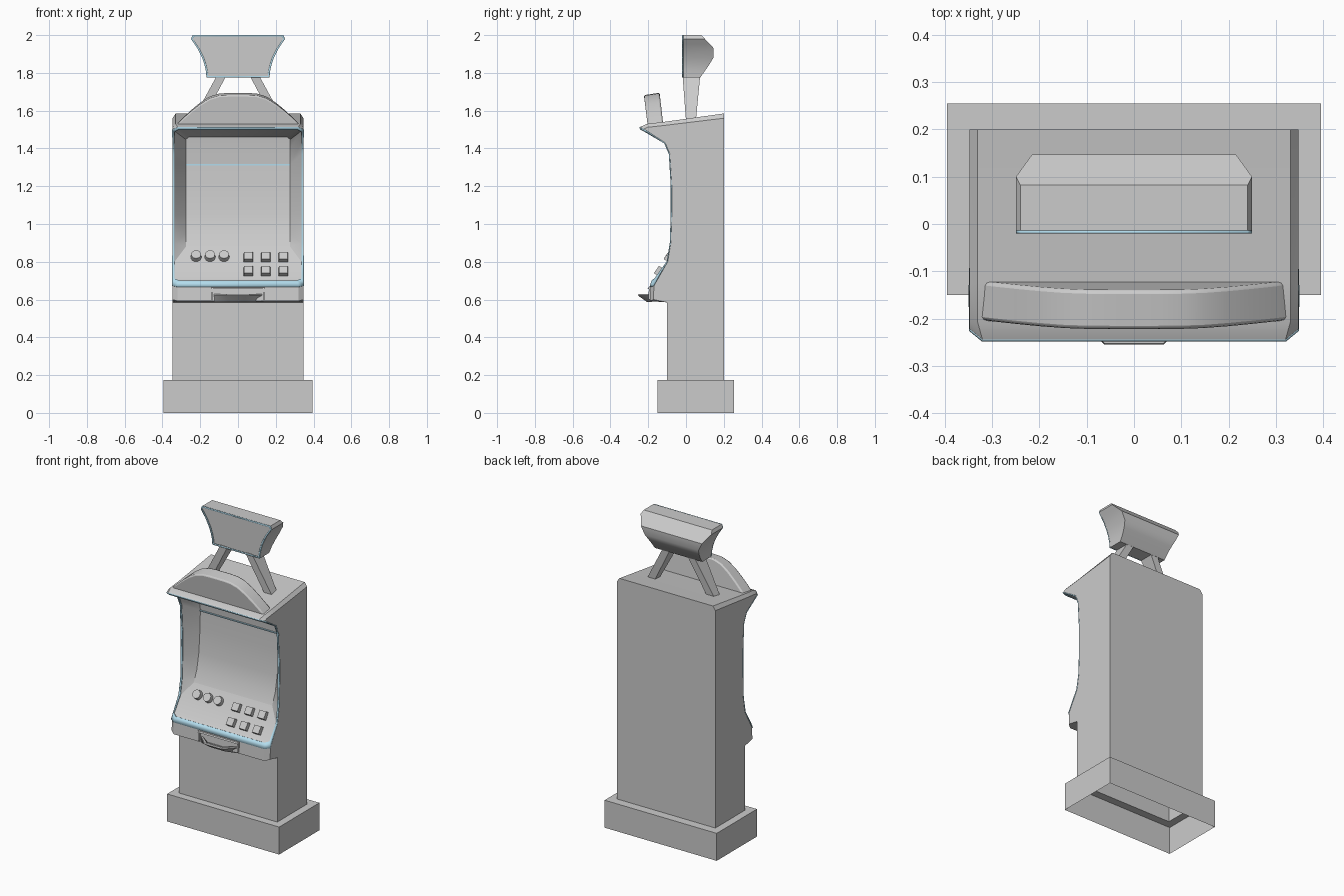
import bpy, bmesh, math
from mathutils import Vector, Matrix

if "Cube" in bpy.data.objects:
    bpy.data.objects.remove(bpy.data.objects["Cube"])

blue = bpy.data.materials.new("light_blue_trim")
blue.diffuse_color = (0.45, 0.72, 0.85, 1)
blue.use_nodes = True
blue.node_tree.nodes["Principled BSDF"].inputs["Base Color"].default_value = blue.diffuse_color


def finish(name, bm, mat=None, face_front=False, angle=30):
    bmesh.ops.remove_doubles(bm, verts=bm.verts, dist=0.0004)
    bmesh.ops.recalc_face_normals(bm, faces=bm.faces)
    if face_front and sum(f.normal.y * f.calc_area() for f in bm.faces) > 0:
        bmesh.ops.reverse_faces(bm, faces=bm.faces)
    me = bpy.data.meshes.new(name)
    bm.to_mesh(me)
    bm.free()
    ob = bpy.data.objects.new(name, me)
    bpy.context.collection.objects.link(ob)
    if mat:
        me.materials.append(mat)
    bpy.ops.object.select_all(action='DESELECT')
    ob.select_set(True)
    bpy.context.view_layer.objects.active = ob
    bpy.ops.object.shade_smooth_by_angle(angle=math.radians(angle))
    return ob


def face(bm, pts):
    """Add one face, skipping repeated points."""
    out = []
    for p in pts:
        p = Vector(p)
        if all((p - q).length > 0.0004 for q in out):
            out.append(p)
    if len(out) > 2:
        bm.faces.new([bm.verts.new(p) for p in out])


def mir(p):
    return (-p[0], p[1], p[2])


def both(bm, pts):
    face(bm, pts)
    face(bm, [mir(p) for p in pts])


def loft(name, loops, caps=(True, True), **kw):
    bm = bmesh.new()
    for a, b in zip(loops, loops[1:]):
        n = len(a)
        for i in range(n):
            j = (i + 1) % n
            face(bm, [a[i], a[j], b[j], b[i]])
    if caps[0]:
        face(bm, loops[0])
    if caps[1]:
        face(bm, loops[-1])
    return finish(name, bm, **kw)


def rect(x0, x1, y0, y1, z):
    return [(x0, y0, z), (x1, y0, z), (x1, y1, z), (x0, y1, z)]


W = 0.347
# Plinth, open underneath
loft("plinth", [rect(-.395, .395, -.15, .255, 0), rect(-.395, .395, -.15, .255, .175),
                rect(-W, W, -.1, .2, .175)], caps=(False, False))

# Cabinet shell: side outline (y, z), with the matching inner corner of the chamfer (x, y, z)
rim = [(-.11, 1.43), (-.085, 1.37), (-.075, 1.2), (-.075, 1.05), (-.08, .9), (-.097, .8)]
same = lambda y, z: ((W, y, z), (W, y, z))
upper = [same(.2, .175),
         ((W, .2, 1.56), (.33, .2, 1.585)),
         ((W, -.13, 1.52), (.33, -.12, 1.54)),
         ((W, -.205, 1.512), (.33, -.208, 1.53)),
         ((W, -.222, 1.503), (.32, -.244, 1.513))]
lower = [((W, -.17, .672), (.32, -.188, .666)),
         ((W, -.172, .6), (.32, -.192, .592)),
         same(-.1, .585), same(-.1, .175)]
bm = bmesh.new()
for rows in (upper, lower):
    for (o0, s0), (o1, s1) in zip(rows, rows[1:]):
        both(bm, [o0, o1, s1, s0])
        face(bm, [s0, s1, mir(s1), mir(s0)])
both(bm, [r[0] for r in upper] + [(W, y, z) for y, z in rim] + [r[0] for r in lower])
finish("cabinet_shell", bm)

# Coloured trim round the front opening
outer = [upper[-1][1], upper[-1][0]] + [(W, y, z) for y, z in rim] + [lower[0][0], lower[0][1]]
inner = [(.312, -.236, 1.503), (.335, -.215, 1.492)] + [(.336, y, z) for y, z in rim] \
    + [(.335, -.162, .71), (.312, -.176, .7)]
bm = bmesh.new()
for i in range(len(outer) - 1):
    both(bm, [outer[i], outer[i + 1], inner[i + 1], inner[i]])
for k in (0, -1):
    face(bm, [outer[k], mir(outer[k]), mir(inner[k]), inner[k]])
trim = finish("opening_trim", bm, blue, face_front=True)
m = trim.modifiers.new("thickness", 'SOLIDIFY')
m.thickness, m.offset = 0.006, 1

# Recess walls and hood ceiling
back = [(.262, 0, 1.46), (.276, .002, 1.447)] + [(.276, y, z) for y, z in (
    (.008, 1.4), (.015, 1.315), (.012, 1.2), (0, 1.05), (-.02, .95), (-.05, .88))]
bm = bmesh.new()
for i in range(len(back) - 1):
    both(bm, [inner[i], inner[i + 1], back[i + 1], back[i]])
face(bm, [inner[0], mir(inner[0]), mir(back[0]), back[0]])
finish("recess_walls", bm, face_front=True)

# Upper display and curved lower screen
for name, rows in (("upper_display", back[:4]), ("main_screen", back[3:])):
    bm = bmesh.new()
    for a, b in zip(rows, rows[1:]):
        face(bm, [a, b, mir(b), mir(a)])
    finish(name, bm, face_front=True)
loft("screen_divider", [rect(-.276, .276, .007, .017, 1.311),
                        rect(-.276, .276, .007, .017, 1.317)], mat=blue)

# Sloped control panel
bm = bmesh.new()
for a, b in zip([back[-1]] + inner[-3:], inner[-3:]):
    face(bm, [a, b, mir(b), mir(a)])
finish("control_panel", bm, face_front=True)


# Buttons standing on the panel
def button(name, x, z, sides, r, h):
    bm = bmesh.new()
    bmesh.ops.create_cone(bm, cap_ends=True, segments=sides, radius1=r, radius2=r * .9, depth=h)
    if sides == 4:
        bmesh.ops.rotate(bm, verts=bm.verts, matrix=Matrix.Rotation(math.pi / 4, 3, 'Z'))
    ob = finish(name, bm)
    ob.location = (x, -.05 - (.88 - z) * .69 - .004, z + .003)
    ob.rotation_euler.x = .96


for i, x in enumerate((-.222, -.148, -.074)):
    button(f"round_button_{i}", x, .828, 16, .029, .03)
for i, x in enumerate((.055, .147, .24)):
    for j, z in enumerate((.823, .748)):
        button(f"square_button_{i}_{j}", x, z, 4, .036, .028)


# Coin tray with a sunken floor, and its opening above
def tray(w0, w1, y0, y1, z):
    return [(-w0, y0, z), (-w1, y1, z), (w1, y1, z), (w0, y0, z)]


loft("coin_tray", [tray(.135, .05, -.18, -.205, .586), tray(.137, .062, -.18, -.255, .622),
                   tray(.137, .062, -.18, -.252, .63), tray(.12, .055, -.185, -.24, .63),
                   tray(.11, .05, -.185, -.215, .605)])
for s, n in ((-1, "left"), (1, "right")):
    loft(f"tray_cheek_{n}", [rect(s * .137 - .005, s * .137 + .005, -.2, -.18, .6),
                             rect(s * .137 - .005, s * .137 + .005, -.196, -.18, .66)])
loft("tray_lintel", [rect(-.142, .142, -.204, -.18, .655), rect(-.142, .142, -.2, -.18, .664)])

# Arched marquee leaning forward
half = [(.33, 1.522), (.3, 1.553), (.25, 1.598), (.2, 1.638), (.15, 1.669), (.1, 1.684), (.05, 1.687)]
arch = half + [(-x, z) for x, z in reversed(half)]
lean = lambda y, k, dz: [(x, y - (z - 1.522) * k, z + dz * (z - 1.522) / .165) for x, z in arch]
ob = loft("arched_marquee", [lean(-.203, .12, -.005), lean(-.12, .12, .008)])
m = ob.modifiers.new("soft_edges", 'BEVEL')
m.width, m.segments = .008, 2

# Splayed struts carrying the sign
for s, n in ((-1, "left"), (1, "right")):
    a, b = sorted((s * .19, s * .243))
    c, d = sorted((s * .062, s * .112))
    loft(f"sign_strut_{n}", [rect(a, b, .0, .052, 1.545), rect(c, d, -.018, .075, 1.785)])

# Sign: half width and back depth change with height
sign = [(1.775, .167, .075), (1.81, .17, .1), (1.845, .178, .124), (1.88, .19, .145), (1.93, .215, .147),
        (1.955, .232, .124), (1.98, .249, .1), (2.0, .24, .082)]
loft("sign_box", [rect(-w, w, -.014, y, z) for z, w, y in sign])

# Thin coloured border on the sign front
bm = bmesh.new()
n = len(sign) - 1
out = [(w, -.014, z) for z, w, y in sign]
ins = [(w - .009, -.014, min(max(z, 1.783), 1.992)) for z, w, y in sign]
for i in range(n):
    both(bm, [out[i], out[i + 1], ins[i + 1], ins[i]])
for k in (0, n):
    face(bm, [out[k], mir(out[k]), mir(ins[k]), ins[k]])
ob = finish("sign_border", bm, blue, face_front=True)
m = ob.modifiers.new("thickness", 'SOLIDIFY')
m.thickness, m.offset = .006, 1
